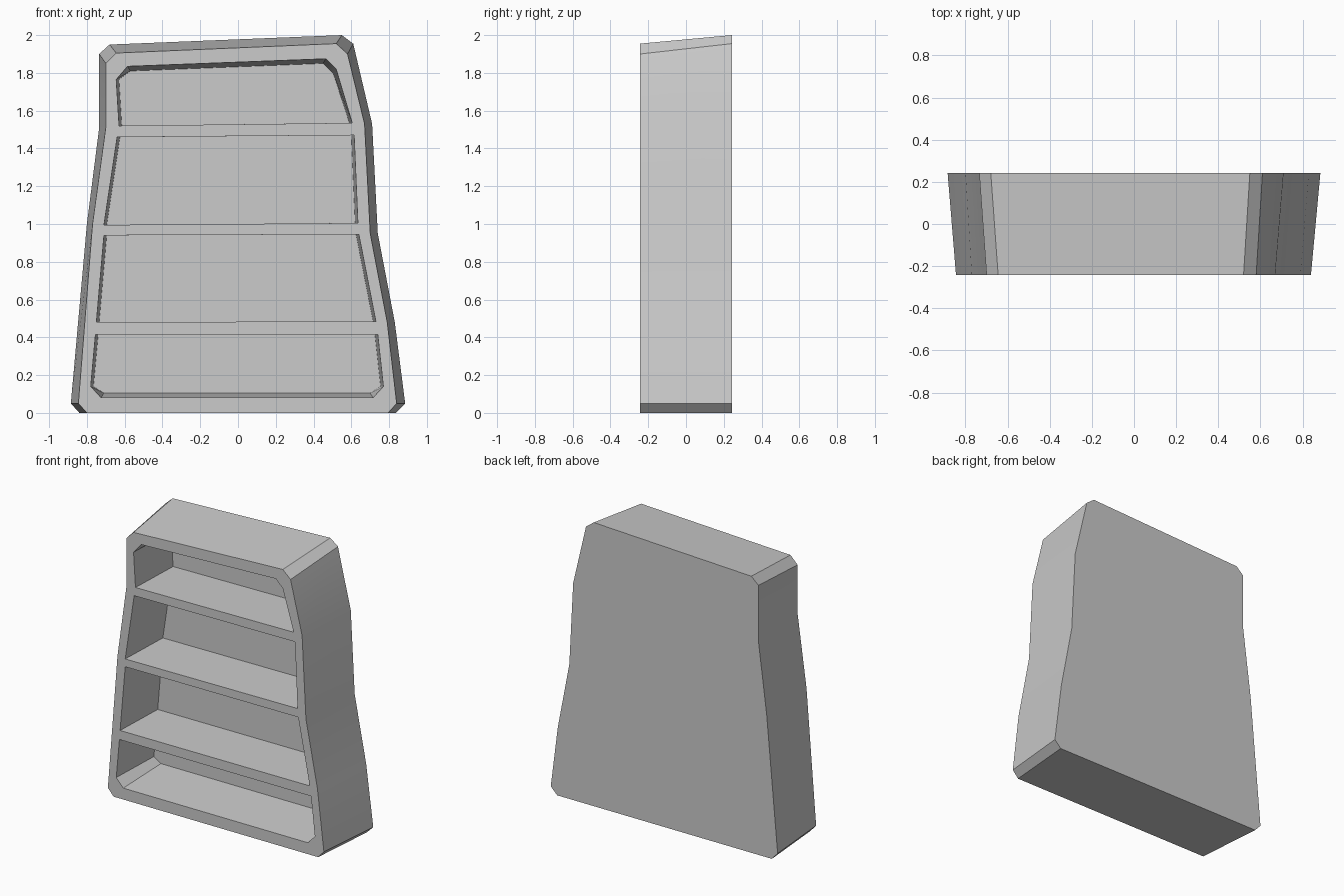
import bpy, bmesh, math

cube = bpy.data.objects.get("Cube")
if cube:
    bpy.data.objects.remove(cube, do_unlink=True)

FRONT, BACK, RECESS = -0.243, 0.243, 0.155

grey = bpy.data.materials.new("plain grey")
grey.use_nodes = True
grey.diffuse_color = (0.6, 0.6, 0.6, 1)
grey.node_tree.nodes["Principled BSDF"].inputs["Base Color"].default_value = (0.6, 0.6, 0.6, 1)


def loft(name, near, far, y0, y1):
    """Solid between two outlines in x and z with equal point counts."""
    bm = bmesh.new()
    a = [bm.verts.new((x, y0, z)) for x, z in near]
    b = [bm.verts.new((x, y1, z)) for x, z in far]
    bm.faces.new(a)
    bm.faces.new(b[::-1])
    for i in range(len(a)):
        j = (i + 1) % len(a)
        bm.faces.new((a[i], b[i], b[j], a[j]))
    bmesh.ops.recalc_face_normals(bm, faces=bm.faces)
    mesh = bpy.data.meshes.new(name)
    bm.to_mesh(mesh)
    bm.free()
    mesh.materials.append(grey)
    obj = bpy.data.objects.new(name, mesh)
    bpy.context.collection.objects.link(obj)
    return obj


# Crooked cabinet body, flaring slightly towards the back
front = [(-.80, 0), (.795, 0), (.84, .05), (.79, .48), (.70, .95), (.67, 1.53),
         (.58, 1.90), (.52, 1.955), (-.645, 1.905), (-.70, 1.85), (-.70, 1.51), (-.77, 1.0), (-.845, .05)]
back = [(-.84, 0), (.835, 0), (.885, .05), (.83, .48), (.74, .95), (.71, 1.53),
        (.61, 1.955), (.55, 2.0), (-.68, 1.95), (-.735, 1.90), (-.735, 1.51), (-.80, 1.0), (-.885, .05)]
body = loft("bookcase_body", front, back, FRONT, BACK)

# Shelf openings, bottom to top
openings = [
    [(-.725, .08), (.715, .08), (.77, .14), (.74, .415), (-.755, .415), (-.78, .14)],
    [(-.75, .48), (.73, .485), (.64, .945), (-.71, .94)],
    [(-.71, .995), (.635, 1.005), (.615, 1.47), (-.64, 1.46)],
    [(-.63, 1.52), (.605, 1.535), (.52, 1.82), (.465, 1.875), (-.585, 1.835), (-.645, 1.765)],
]


def taper(x, z):
    """Narrow the sides, lift the lowest floor and drop the ceiling."""
    lift = 0.025 if z < 0.1 else -0.025 if z > 1.8 else 0
    return x - math.copysign(0.015, x), z + lift


# Cut each compartment out of the body
bpy.context.view_layer.objects.active = body
for i, near in enumerate(openings):
    cutter = loft(f"compartment_cutter_{i}", near, [taper(*p) for p in near], FRONT, RECESS)
    # pull the cutter's mouth slightly clear of the front face
    for v in cutter.data.vertices:
        if v.co.y < 0:
            v.co.y -= 0.005
    cutter.hide_render = True
    mod = body.modifiers.new("compartment", "BOOLEAN")
    mod.operation, mod.solver, mod.object = "DIFFERENCE", "EXACT", cutter
    bpy.ops.object.modifier_apply(modifier=mod.name)
    bpy.data.objects.remove(cutter, do_unlink=True)

bpy.ops.object.select_all(action="DESELECT")
body.select_set(True)
bpy.ops.object.shade_smooth_by_angle(angle=math.radians(30))
